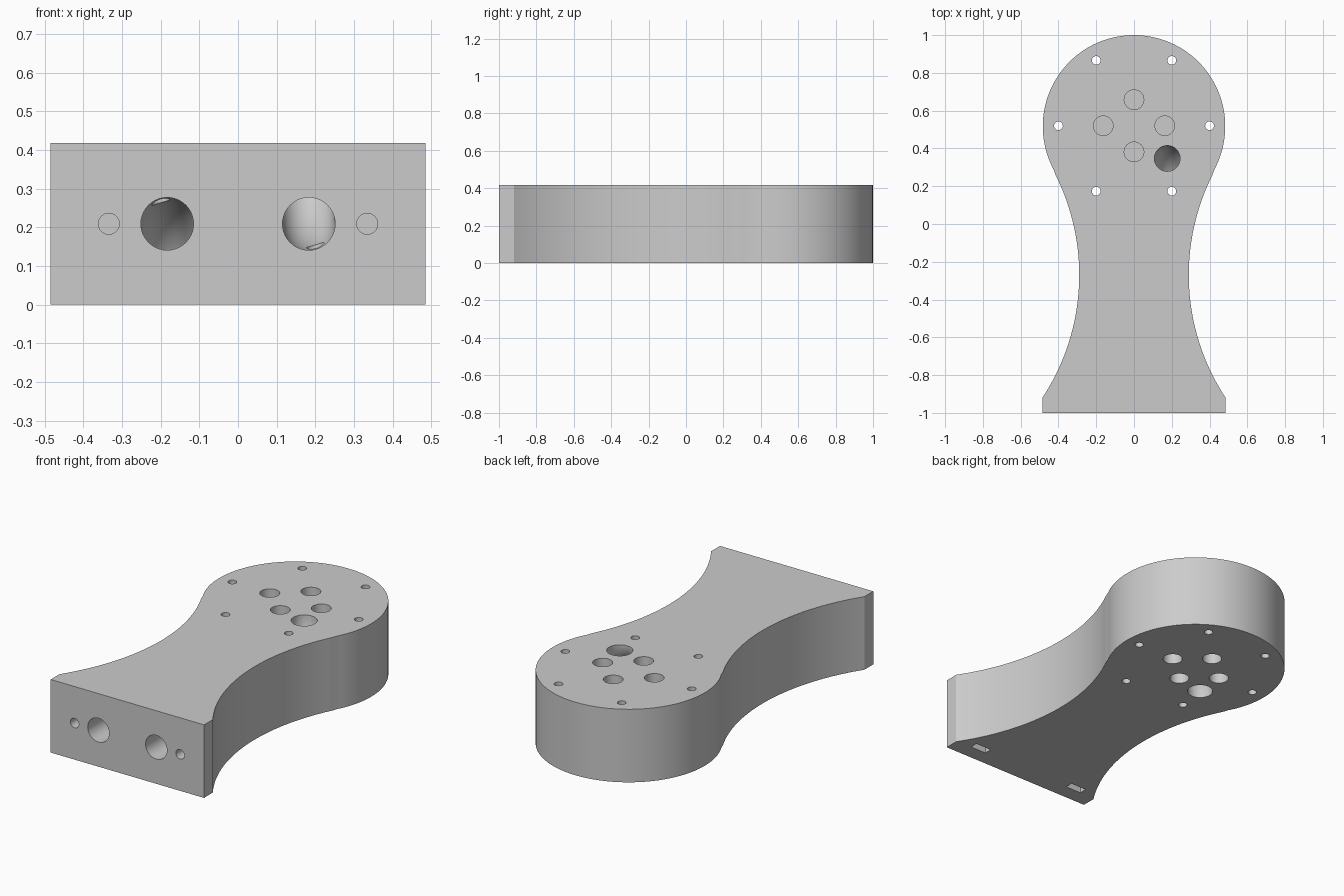
import bpy, bmesh
from math import pi, sin, cos, atan2, hypot
from mathutils import Vector, Matrix

old = bpy.data.objects.get("Cube")
if old:
    bpy.data.objects.remove(old)

H = 0.418                 # thickness
HEAD_Y, HEAD_R = 0.517, 0.483
FOOT_X, FOOT_Y = 0.485, -0.92
WAIST_X, WAIST_Y, WAIST_R = 0.29, -0.27, 1.18

grey = bpy.data.materials.new("plain grey")
grey.use_nodes = True
grey.diffuse_color = (0.6, 0.6, 0.6, 1)
grey.node_tree.nodes["Principled BSDF"].inputs["Base Color"].default_value = (0.6, 0.6, 0.6, 1)


def make_object(name, bm):
    bmesh.ops.recalc_face_normals(bm, faces=bm.faces)
    mesh = bpy.data.meshes.new(name)
    bm.to_mesh(mesh)
    bm.free()
    mesh.materials.append(grey)
    obj = bpy.data.objects.new(name, mesh)
    bpy.context.collection.objects.link(obj)
    return obj


def arc(cx, cy, r, a0, a1, n):
    steps = [a0 + (a1 - a0) * i / n for i in range(n + 1)]
    return [(cx + r * cos(a), cy + r * sin(a)) for a in steps]


def add_cylinder(bm, r, depth, centre, lying=False):
    turn = Matrix.Rotation(pi / 2, 4, "X") if lying else Matrix()
    bmesh.ops.create_cone(bm, cap_ends=True, segments=40, radius1=r, radius2=r,
                          depth=depth, matrix=Matrix.Translation(centre) @ turn)


def add_tube(bm, path, r, n=40):
    # sweep a circle along a path of points
    rings = []
    for i, p in enumerate(path):
        along = (path[min(i + 1, len(path) - 1)] - path[max(i - 1, 0)]).normalized()
        side = Vector((1, 0, 0))
        up = side.cross(along).normalized()
        rings.append([bm.verts.new(p + r * (cos(2 * pi * k / n) * side + sin(2 * pi * k / n) * up))
                      for k in range(n)])
    for a, b in zip(rings, rings[1:]):
        for k in range(n):
            bm.faces.new((a[k], a[k - 1], b[k - 1], b[k]))
    bm.faces.new(rings[0])
    bm.faces.new(rings[-1])


# Body: round head, concave waist, square foot
cx = WAIST_X + WAIST_R
a_head = atan2(WAIST_Y - HEAD_Y, cx)
a_foot = atan2(FOOT_Y - WAIST_Y, FOOT_X - cx) % (2 * pi)
half = [(FOOT_X, -1), (FOOT_X, FOOT_Y)]
half += arc(cx, WAIST_Y, WAIST_R, a_foot, a_head + pi, 40)[1:-1]
half += arc(0, HEAD_Y, HEAD_R, a_head, pi / 2, 48)
outline = half + [(-x, y) for x, y in reversed(half[:-1])]
bm = bmesh.new()
base = bm.faces.new([bm.verts.new((x, y, 0)) for x, y in outline])
top = bmesh.ops.extrude_face_region(bm, geom=[base])
bmesh.ops.translate(bm, vec=(0, 0, H),
                    verts=[v for v in top["geom"] if isinstance(v, bmesh.types.BMVert)])
body = make_object("body", bm)

cutters = []

# Curved bores: one bends up to the top, its twin bends down to the underside
for s in (1, -1):
    points = [(0.183, -1.1, 0), (0.183, -0.4, 0)]
    for i in range(25):
        t = pi / 2 * i / 24
        points.append((0.183 - 0.007 * i / 24, 0.115 + 0.232 * sin(t), 0.21 * (1 - cos(t))))
    points.append((0.176, 0.347, 0.3))
    bm = bmesh.new()
    add_tube(bm, [Vector((s * x, y, H / 2 + s * z)) for x, y, z in points], 0.068)
    cutters.append(make_object("bore_cutter", bm))

# Screw holes through the head
bm = bmesh.new()
for i in range(6):
    a = i * pi / 3
    add_cylinder(bm, 0.023, 1, (0.4 * cos(a), 0.52 + 0.4 * sin(a), H / 2))
cutters.append(make_object("screw_hole_cutter", bm))

# Blind sockets on the top and the underside
bm = bmesh.new()
for x, y in ((0.163, 0), (-0.163, 0), (0, 0.138), (0, -0.138)):
    for z in (0, H):
        add_cylinder(bm, 0.052, 0.3, (x, 0.52 + y, z))
cutters.append(make_object("socket_cutter", bm))

# Bolt holes in the foot, then the nut slots that cross them from below
bolts, slots = bmesh.new(), bmesh.new()
for s in (1, -1):
    add_cylinder(bolts, 0.027, 0.6, (s * 0.334, -1, H / 2), lying=True)
    bmesh.ops.create_cube(slots, size=1, matrix=Matrix.Translation((s * 0.336, -0.89, 0.1))
                          @ Matrix.Diagonal((0.1, 0.045, 0.34, 1)))
cutters.append(make_object("bolt_hole_cutter", bolts))
cutters.append(make_object("nut_slot_cutter", slots))

# Cut everything and remove the helpers
bpy.context.view_layer.objects.active = body
body.select_set(True)
for cutter in cutters:
    cutter.hide_render = True
    mod = body.modifiers.new("cut", "BOOLEAN")
    mod.operation = "DIFFERENCE"
    mod.solver = "EXACT"
    mod.object = cutter
    bpy.ops.object.modifier_apply(modifier=mod.name)
    bpy.data.objects.remove(cutter)

bpy.ops.object.select_all(action="DESELECT")
body.select_set(True)
bpy.ops.object.shade_smooth_by_angle(angle=pi / 6)
